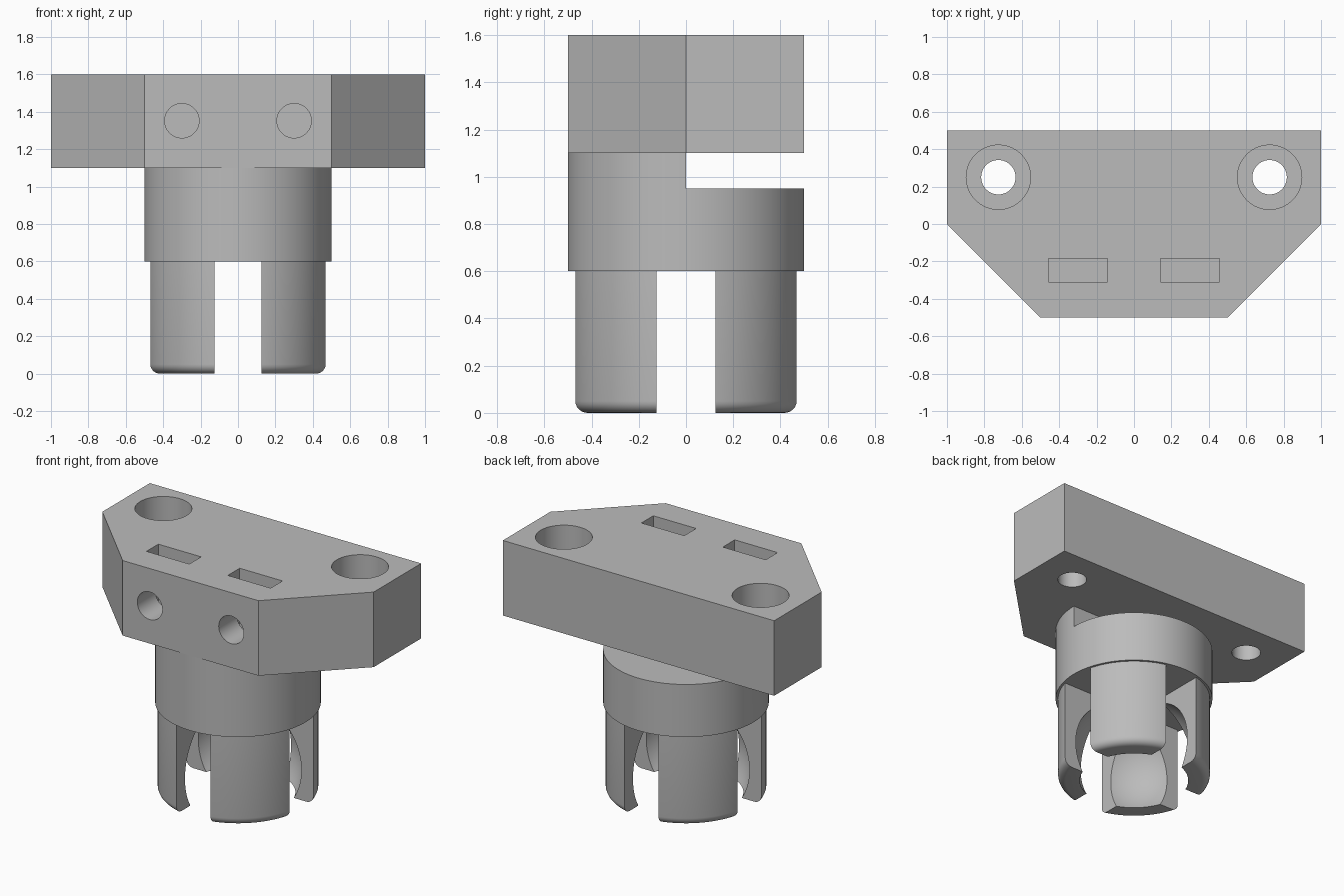
import bpy, bmesh, math
from mathutils import Matrix

if "Cube" in bpy.data.objects:
    bpy.data.objects.remove(bpy.data.objects["Cube"], do_unlink=True)

grey = bpy.data.materials.new("plain grey")
grey.use_nodes = True
colour = (0.5, 0.5, 0.5, 1)
grey.diffuse_color = colour
grey.node_tree.nodes["Principled BSDF"].inputs["Base Color"].default_value = colour


def finish(bm, name):
    bmesh.ops.recalc_face_normals(bm, faces=bm.faces)
    mesh = bpy.data.meshes.new(name)
    bm.to_mesh(mesh)
    bm.free()
    mesh.materials.append(grey)
    ob = bpy.data.objects.new(name, mesh)
    bpy.context.collection.objects.link(ob)
    return ob


def box(name, lo, hi):
    bm = bmesh.new()
    size = [b - a for a, b in zip(lo, hi)]
    mid = [(a + b) / 2 for a, b in zip(lo, hi)]
    bmesh.ops.create_cube(bm, size=1, matrix=Matrix.Translation(mid) @ Matrix.Diagonal((*size, 1)))
    return finish(bm, name)


def cylinder(name, radius, depth, centre, tilt=0, sides=64):
    bm = bmesh.new()
    place = Matrix.Translation(centre) @ Matrix.Rotation(tilt, 4, "X")
    bmesh.ops.create_cone(bm, cap_ends=True, segments=sides, radius1=radius,
                          radius2=radius, depth=depth, matrix=place)
    return finish(bm, name)


def cut(ob, cutters):
    """Subtract each cutter from the part, then discard the cutter."""
    bpy.context.view_layer.objects.active = ob
    for c in cutters:
        c.hide_render = True
        mod = ob.modifiers.new("cut", "BOOLEAN")
        mod.operation, mod.solver, mod.object = "DIFFERENCE", "EXACT", c
        bpy.ops.object.modifier_apply(modifier=mod.name)
        bpy.data.objects.remove(c, do_unlink=True)


# Mounting plate: chamfered outline pushed up
bm = bmesh.new()
outline = [(-1, 0.5), (-1, 0), (-0.5, -0.5), (0.5, -0.5), (1, 0), (1, 0.5)]
face = bm.faces.new([bm.verts.new((x, y, 1.1)) for x, y in outline])
top = bmesh.ops.extrude_face_region(bm, geom=[face])["geom"]
bmesh.ops.translate(bm, vec=(0, 0, 0.5), verts=[g for g in top if isinstance(g, bmesh.types.BMVert)])
plate = finish(bm, "mounting_plate")

# Screw holes with counterbores, nut pockets and front bolt holes on both sides
for side in (-1, 1):
    cut(plate, [
        cylinder("screw_hole", 0.092, 1, (side * 0.725, 0.25, 1.35)),
        cylinder("counterbore", 0.172, 0.5, (side * 0.725, 0.25, 1.6)),
        box("nut_pocket", (side * 0.3 - 0.158, -0.31, 1.19), (side * 0.3 + 0.158, -0.185, 1.7)),
        cylinder("bolt_hole", 0.092, 0.6, (side * 0.3, -0.3, 1.352), math.pi / 2),
    ])

# Neck: full disc below, front half only where it meets the plate
neck = cylinder("neck", 0.5, 0.5, (0, 0, 0.85), sides=128)
cut(neck, [box("neck_step", (-1, 0, 0.95), (1, 1, 1.2))])

# Socket fingers: rounded lower rim, hollowed by a ball, split by a cross slot
fingers = cylinder("socket_fingers", 0.485, 0.6, (0, 0, 0.3), sides=128)
bm = bmesh.new()
bm.from_mesh(fingers.data)
rim = [e for e in bm.edges if all(v.co.z < 0.01 for v in e.verts)]
bmesh.ops.bevel(bm, geom=rim, offset=0.05, segments=6, profile=0.5, affect="EDGES")
bm.to_mesh(fingers.data)
bm.free()
bm = bmesh.new()
bmesh.ops.create_uvsphere(bm, u_segments=96, v_segments=48, radius=0.4,
                          matrix=Matrix.Translation((0, 0, 0.2)))
ball = finish(bm, "ball_cavity")
cut(fingers, [
    ball,
    box("slot_across", (-1, -0.125, -0.5), (1, 0.125, 1)),
    box("slot_through", (-0.125, -1, -0.5), (0.125, 1, 1)),
])

# Smooth round walls, crisp edges
bpy.ops.object.select_all(action="DESELECT")
for ob in (plate, neck, fingers):
    ob.select_set(True)
bpy.context.view_layer.objects.active = plate
bpy.ops.object.shade_smooth_by_angle(angle=math.radians(30))
